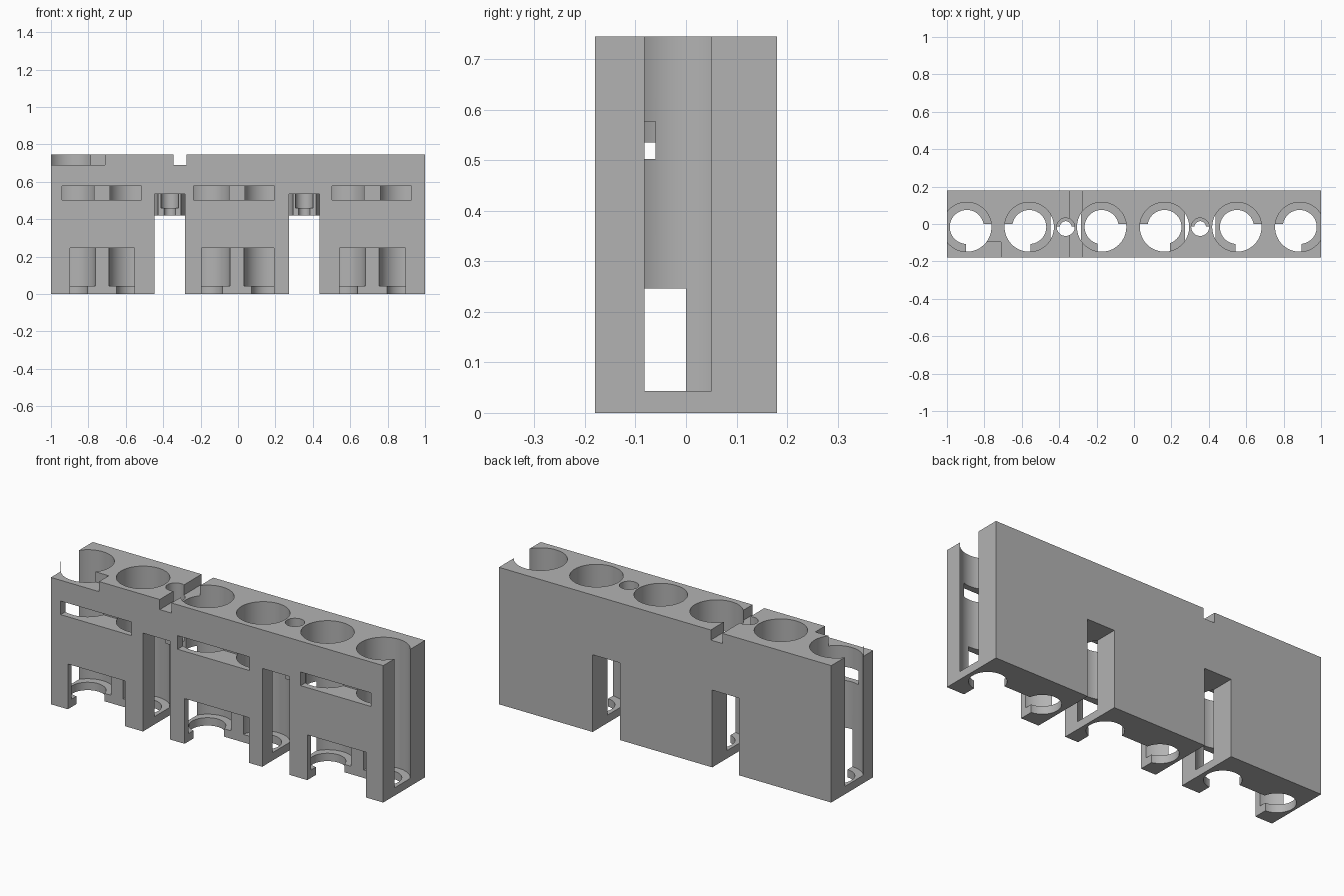
import bpy, math

old = bpy.data.objects.get("Cube")
if old:
    bpy.data.objects.remove(old)

H, HALF_D = 0.745, 0.18      # block height, half depth
AXIS_Y = -0.016              # bore centre line
OUT = 0.1                    # cutter overshoot

grey = bpy.data.materials.new("plain_grey")
grey.use_nodes = True
colour = (0.45, 0.45, 0.45, 1)
grey.diffuse_color = colour
grey.node_tree.nodes["Principled BSDF"].inputs["Base Color"].default_value = colour


def box(name, x0, x1, y0, y1, z0, z1):
    bpy.ops.mesh.primitive_cube_add(
        size=1, location=((x0 + x1) / 2, (y0 + y1) / 2, (z0 + z1) / 2))
    ob = bpy.context.object
    ob.name = name
    ob.scale = (x1 - x0, y1 - y0, z1 - z0)
    bpy.ops.object.transform_apply(location=True, rotation=False, scale=True)
    return ob


def rod(name, x, r, z0, z1):
    bpy.ops.mesh.primitive_cylinder_add(
        vertices=64, radius=r, depth=z1 - z0, location=(x, AXIS_Y, (z0 + z1) / 2))
    ob = bpy.context.object
    ob.name = name
    return ob


block = box("holder_block", -1, 1, -HALF_D, HALF_D, 0, H)
block.data.materials.append(grey)


def cut(tool):
    mod = block.modifiers.new(tool.name, 'BOOLEAN')
    mod.operation, mod.solver, mod.object = 'DIFFERENCE', 'EXACT', tool
    bpy.context.view_layer.objects.active = block
    bpy.ops.object.modifier_apply(modifier=mod.name)
    bpy.data.objects.remove(tool)


FRONT, BACK = -HALF_D - OUT, HALF_D + OUT

# large bores with a ledge at the bottom
for x in (-0.894, -0.56, -0.173, 0.163, 0.55, 0.886):
    cut(rod("bore", x, 0.132, 0.043, H + OUT))
    cut(rod("bore_ledge_hole", x, 0.091, -OUT, 0.1))

# lower windows and upper slots in the front wall, one per pair of bores
for x0, x1 in ((-0.898, -0.553), (-0.195, 0.193), (0.543, 0.895)):
    cut(box("lower_window", x0, x1, FRONT, 0, -OUT, 0.246))
for x0, x1 in ((-0.941, -0.516), (-0.238, 0.195), (0.503, 0.928)):
    cut(box("upper_slot", x0, x1, FRONT, -0.06, 0.503, 0.577))

# passages between the pairs, each with a small bore above
for x0, x1 in ((-0.446, -0.284), (0.272, 0.436)):
    mid = (x0 + x1) / 2
    cut(box("passage", x0, x1, FRONT, BACK, -OUT, 0.42))
    cut(box("passage_front", x0, x1, FRONT, AXIS_Y + 0.003, 0.3, 0.535))
    cut(rod("small_bore", mid, 0.048, 0.46, H + OUT))
    cut(rod("small_ledge_hole", mid, 0.031, 0.35, 0.5))

# notch across the top and recess at the front corner
cut(box("top_notch", -0.345, -0.275, FRONT, BACK, 0.69, H + OUT))
cut(box("corner_recess", -1 - OUT, -0.71, FRONT, -0.097, 0.69, H + OUT))

bpy.ops.object.select_all(action='DESELECT')
block.select_set(True)
bpy.context.view_layer.objects.active = block
bpy.ops.object.shade_smooth_by_angle(angle=math.radians(30))
